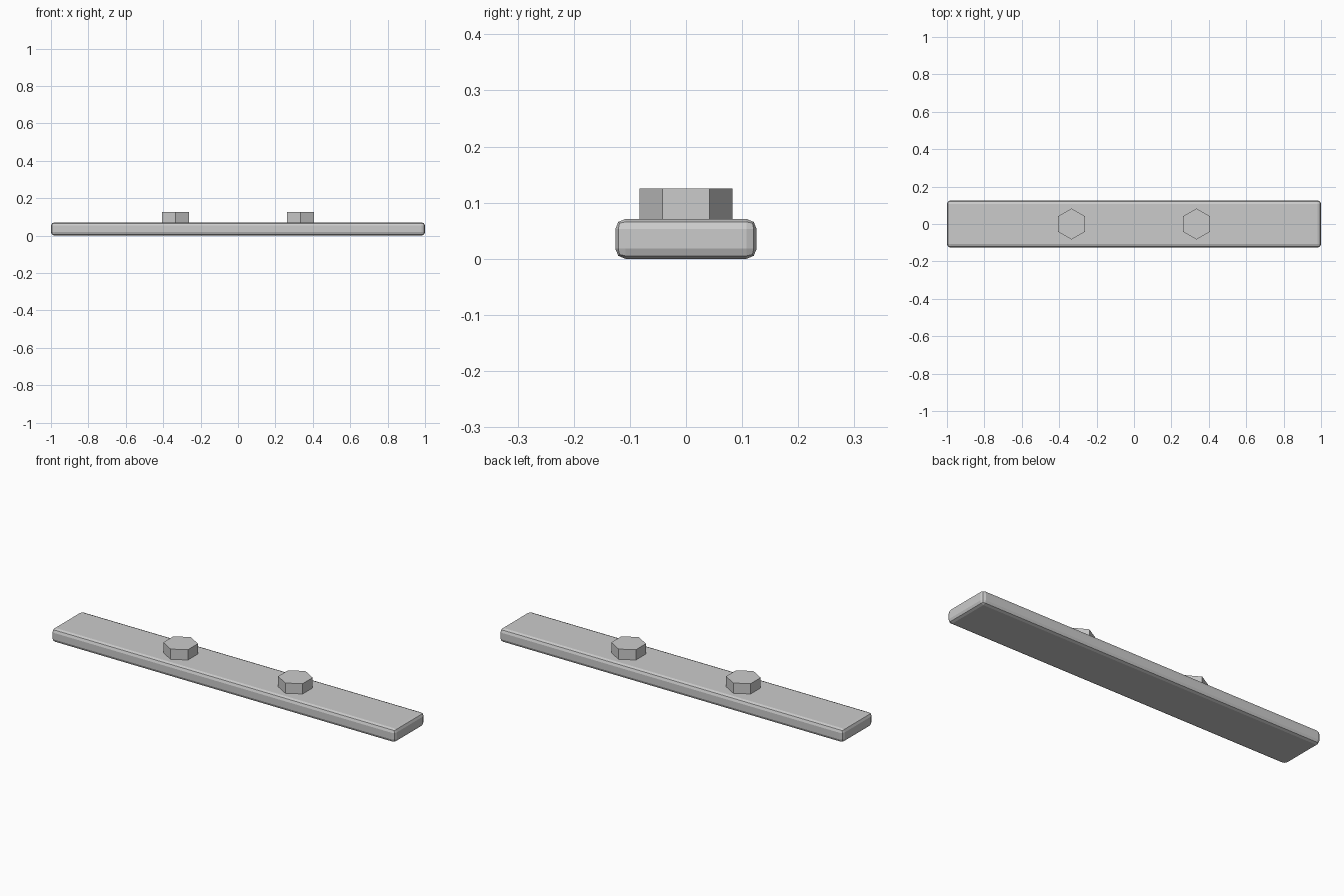
import bpy, math

if "Cube" in bpy.data.objects:
    bpy.data.objects.remove(bpy.data.objects["Cube"])

LENGTH, WIDTH, THICK = 2.0, 0.252, 0.071
BOLT_TOP, BOLT_BASE, BOLT_R, BOLT_X = 0.125, 0.06, 0.083, 0.334

# Flat bar with rounded edges
bpy.ops.mesh.primitive_cube_add(size=1, location=(0, 0, THICK / 2))
plate = bpy.context.object
plate.name = "plate"
plate.scale = (LENGTH, WIDTH, THICK)
bpy.ops.object.transform_apply(location=False, rotation=False, scale=True)
bevel = plate.modifiers.new("edge_rounding", 'BEVEL')
bevel.width = 0.018
bevel.segments = 2
bevel.limit_method = 'ANGLE'


# Hexagonal bolt heads, points facing front and back
def bolt_head(name, x):
    bpy.ops.mesh.primitive_cylinder_add(
        vertices=6, radius=BOLT_R, depth=BOLT_TOP - BOLT_BASE,
        location=(x, 0, (BOLT_TOP + BOLT_BASE) / 2))
    bpy.context.object.name = name


bolt_head("left_bolt_head", -BOLT_X)
bolt_head("right_bolt_head", BOLT_X)
